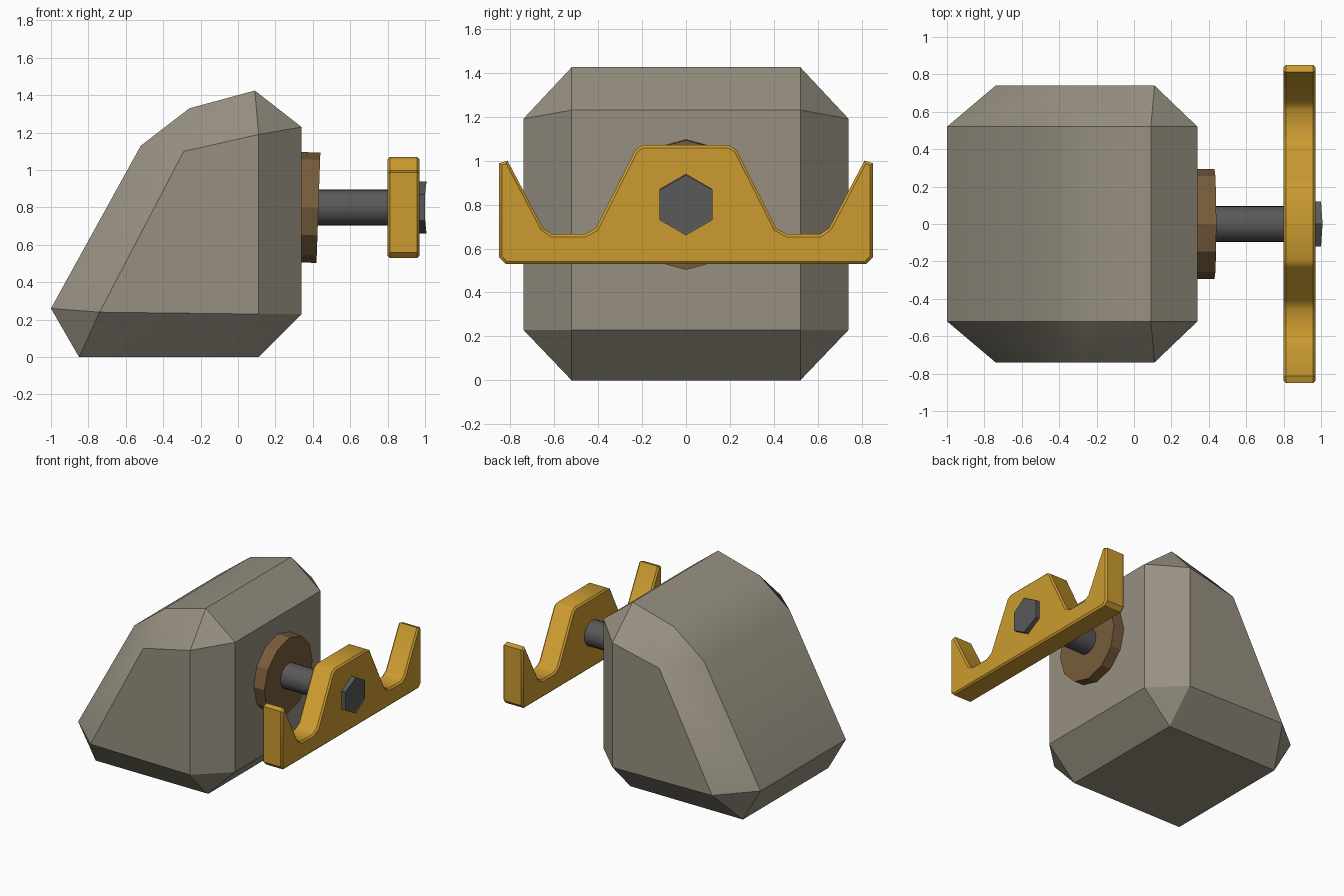
import bpy, bmesh, math
from mathutils import Matrix

if "Cube" in bpy.data.objects:
    bpy.data.objects.remove(bpy.data.objects["Cube"])


def material(name, rgb):
    m = bpy.data.materials.new(name)
    m.diffuse_color = (*rgb, 1)
    m.use_nodes = True
    m.node_tree.nodes["Principled BSDF"].inputs["Base Color"].default_value = m.diffuse_color
    return m


def finish(bm, name, mat=None, smooth=None):
    bmesh.ops.recalc_face_normals(bm, faces=bm.faces[:])
    me = bpy.data.meshes.new(name)
    bm.to_mesh(me)
    bm.free()
    ob = bpy.data.objects.new(name, me)
    bpy.context.collection.objects.link(ob)
    if mat:
        me.materials.append(mat)
    if smooth:
        bpy.ops.object.select_all(action='DESELECT')
        bpy.context.view_layer.objects.active = ob
        ob.select_set(True)
        bpy.ops.object.shade_smooth_by_angle(angle=math.radians(smooth))
    return ob


def x_cylinder(name, x0, x1, radius, sides, mat=None, smooth=None, tilt=0, bevel=0):
    # Cylinder along x with a vertex pointing straight up
    bm = bmesh.new()
    rot = Matrix.Rotation(math.radians(90 + tilt), 4, 'Y')
    bmesh.ops.create_cone(bm, cap_ends=True, segments=sides, radius1=radius,
                          radius2=radius, depth=x1 - x0)
    # put a vertex on local x, which becomes vertical once turned
    v = bm.verts[:][0].co
    bm.transform(Matrix.Rotation(-math.atan2(v.y, v.x), 4, 'Z'))
    if bevel:
        rim = [e for e in bm.edges if abs(e.verts[0].co.z - e.verts[1].co.z) < 1e-5
               and e.verts[0].co.z > 0]
        bmesh.ops.bevel(bm, geom=rim, offset=bevel, segments=1, affect='EDGES')
    bm.transform(Matrix.Translation(((x0 + x1) / 2, 0, AXIS_Z)) @ rot)
    return finish(bm, name, mat, smooth)


AXIS_Z = 0.80
stone = material("warm_grey", (0.31, 0.28, 0.22))
brown = material("brown", (0.19, 0.11, 0.045))
steel = material("dark_steel", (0.1, 0.1, 0.1))
yellow = material("yellow", (0.60, 0.33, 0.03))

# Faceted body: wide middle profile and smaller side faces, joined as a hull
middle = [(-1, 0.26), (-0.85, 0), (0.11, 0), (0.34, 0.23), (0.34, 1.23),
          (0.09, 1.425), (-0.26, 1.33), (-0.52, 1.13)]
side = [(-0.74, 0.24), (0.11, 0.23), (0.11, 1.19), (-0.29, 1.10)]
bm = bmesh.new()
for profile, y in ((middle, 0.52), (side, 0.74)):
    for x, z in profile:
        for s in (-1, 1):
            bm.verts.new((x, s * y, z))
bmesh.ops.convex_hull(bm, input=bm.verts[:])
bmesh.ops.dissolve_limit(bm, angle_limit=math.radians(1), verts=bm.verts[:], edges=bm.edges[:])
finish(bm, "body", stone, 30)

# Slightly tilted mounting disc, shaft and hex bolt
x_cylinder("mounting_disc", 0.32, 0.43, 0.295, 12, brown, tilt=2)
x_cylinder("shaft", 0.38, 0.84, 0.096, 24, steel, 30)
x_cylinder("bolt_head", 0.94, 1.0, 0.14, 6, steel, bevel=0.008)

# Front bracket: mirrored profile with chamfered face edges
half = [(0.82, 0.53), (0.85, 0.56), (0.85, 0.988), (0.812, 1.0), (0.65, 0.692),
        (0.61, 0.665), (0.46, 0.665), (0.41, 0.692), (0.23, 1.05), (0.195, 1.07)]
outline = half + [(-y, z) for y, z in reversed(half)]
bm = bmesh.new()
back = bm.faces.new([bm.verts.new((0.80, y, z)) for y, z in outline])
ext = bmesh.ops.extrude_face_region(bm, geom=[back], use_keep_orig=True)
bmesh.ops.translate(bm, verts=[v for v in ext["geom"] if isinstance(v, bmesh.types.BMVert)],
                    vec=(0.17, 0, 0))
bmesh.ops.recalc_face_normals(bm, faces=bm.faces[:])
rim = [e for e in bm.edges if abs(e.verts[0].co.x - e.verts[1].co.x) < 1e-5]
bmesh.ops.bevel(bm, geom=rim, offset=0.012, segments=1, affect='EDGES')
finish(bm, "bracket", yellow, 35)
